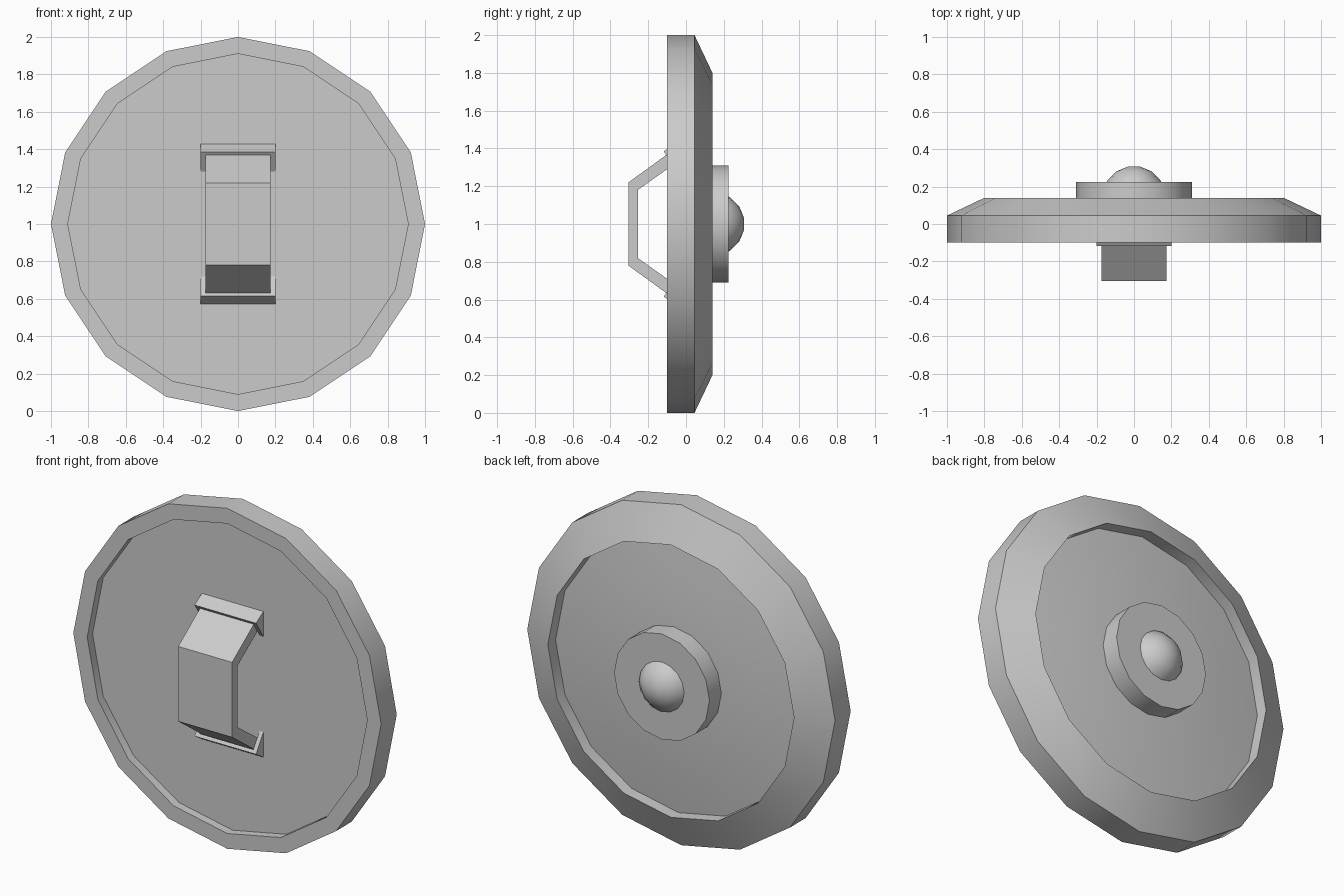
import bpy, bmesh, math

if "Cube" in bpy.data.objects:
    bpy.data.objects.remove(bpy.data.objects["Cube"])

SIDES = 16


def finish(name, bm, smooth=False):
    bmesh.ops.recalc_face_normals(bm, faces=bm.faces)
    mesh = bpy.data.meshes.new(name)
    bm.to_mesh(mesh)
    bm.free()
    ob = bpy.data.objects.new(name, mesh)
    bpy.context.collection.objects.link(ob)
    if smooth:
        bpy.ops.object.select_all(action='DESELECT')
        ob.select_set(True)
        bpy.context.view_layer.objects.active = ob
        bpy.ops.object.shade_smooth_by_angle(angle=math.radians(30))
    return ob


def lathe(name, profile):
    """Spin (radius, y) points around the y axis through z = 1."""
    bm = bmesh.new()
    rings = []
    for r, y in profile:
        if r == 0:
            rings.append([bm.verts.new((0, y, 1))] * SIDES)
        else:
            angles = [2 * math.pi * i / SIDES for i in range(SIDES)]
            rings.append([bm.verts.new((r * math.cos(a), y, 1 + r * math.sin(a)))
                          for a in angles])
    for a, b in zip(rings, rings[1:]):
        for i in range(SIDES):
            j = (i + 1) % SIDES
            bm.faces.new(list(dict.fromkeys((a[i], a[j], b[j], b[i]))))
    return finish(name, bm, True)


def extrude_x(name, outline, x0, x1):
    """Extrude a (y, z) outline from x0 to x1."""
    bm = bmesh.new()
    a = [bm.verts.new((x0, y, z)) for y, z in outline]
    b = [bm.verts.new((x1, y, z)) for y, z in outline]
    bm.faces.new(a)
    bm.faces.new(b)
    for i in range(len(a)):
        j = (i + 1) % len(a)
        bm.faces.new((a[i], a[j], b[j], b[i]))
    return finish(name, bm)


# Shield body: recessed front, bevelled rim, slightly domed back
lathe("shield_body", [(0, -0.05), (0.91, -0.05), (0.91, -0.1), (1, -0.1),
                      (1, 0.045), (0.8, 0.14), (0.8, 0.068), (0.55, 0.098),
                      (0.3, 0.115), (0, 0.122)])

# Round boss plate and its dome
lathe("boss_plate", [(0, 0.1), (0.31, 0.1), (0.31, 0.225), (0, 0.225)])
R, centre = 0.17, 0.14
dome = [(R * math.sin(math.radians(t)), centre + R * math.cos(math.radians(t)))
        for t in (78.75, 56.25, 33.75, 11.25)]
lathe("boss_dome", dome + [(0, dome[-1][1])])

# Bent grip strap, mirrored about z = 1
outer = [(-0.05, 1.405), (-0.305, 1.22)]
inner = [(-0.255, 1.18), (-0.05, 1.326)]
half = outer + [(y, 2 - z) for y, z in reversed(outer)]
half += [(y, 2 - z) for y, z in reversed(inner)] + inner
extrude_x("grip_strap", half, -0.175, 0.175)

# U-shaped brackets holding the strap ends
corner, lip = (-0.118, 1.385), (-0.106, 1.368)
cheek = [corner, (-0.05, 1.428), (-0.05, 1.28)]
plate = [corner, (-0.05, 1.428), (-0.05, 1.408), lip]
for label, flip in (("upper", False), ("lower", True)):
    def place(pts):
        return [(y, 2 - z if flip else z) for y, z in pts]
    extrude_x(label + "_bracket_plate", place(plate), -0.2, 0.2)
    extrude_x(label + "_bracket_cheek_left", place(cheek), -0.2, -0.175)
    extrude_x(label + "_bracket_cheek_right", place(cheek), 0.175, 0.2)
